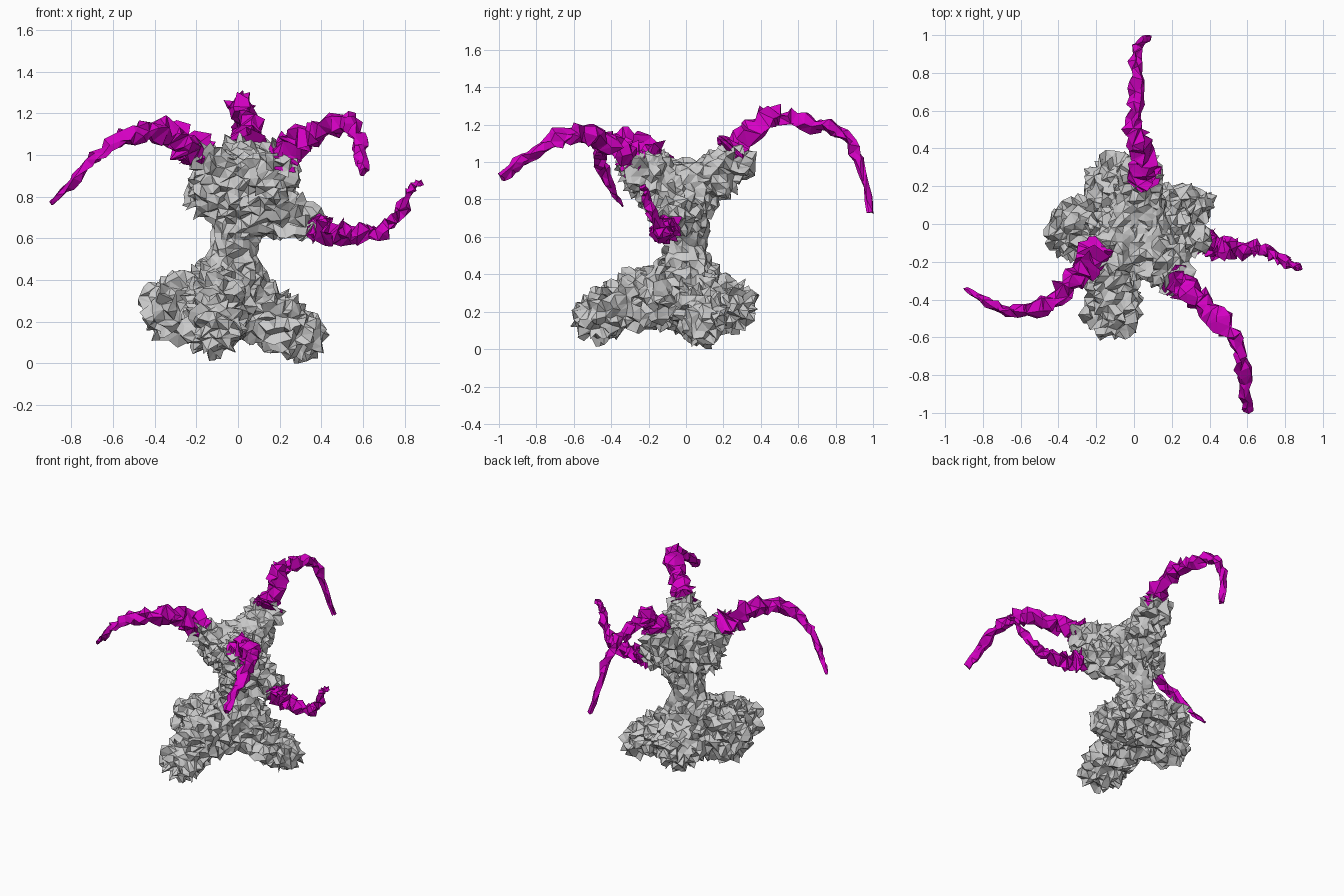
import bpy, bmesh, math, random
from mathutils import Vector, Matrix

if "Cube" in bpy.data.objects:
    bpy.data.objects.remove(bpy.data.objects["Cube"])

random.seed(7)


def add_object(name, bm, mat=None):
    mesh = bpy.data.meshes.new(name)
    bm.to_mesh(mesh)
    bm.free()
    ob = bpy.data.objects.new(name, mesh)
    bpy.context.collection.objects.link(ob)
    if mat:
        mesh.materials.append(mat)
    return ob


def capsule(bm, a, ra, b, rb, steps=9):
    """Tapered limb made of overlapping balls, fused later by the remesh."""
    a, b = Vector(a), Vector(b)
    for i in range(steps + 1):
        t = i / steps
        bmesh.ops.create_icosphere(bm, subdivisions=2, radius=ra + (rb - ra) * t,
                                   matrix=Matrix.Translation(a.lerp(b, t)))


def roughen(bm, normal_amp, side_amp):
    """Crumple the surface into spiky facets, calmer at the neck and dish."""
    bm.normal_update()
    moves = []
    for v in bm.verts:
        calm = min((v.co - Vector(c)).length / 0.25 for c in ((0, 0, .55), (.05, .02, .95)))
        k = min(1.0, max(0.35, calm))
        side = Vector([random.uniform(-side_amp, side_amp) for _ in range(3)])
        moves.append((v.normal * random.uniform(-normal_amp, normal_amp) + side) * k)
    for v, m in zip(bm.verts, moves):
        v.co += m
    bmesh.ops.triangulate(bm, faces=bm.faces[:])


def spline(pts, t):
    """Catmull-Rom point at t in 0..1."""
    n = len(pts) - 1
    i = min(int(t * n), n - 1)
    f = t * n - i
    p1, p2 = pts[i], pts[i + 1]
    p0 = pts[i - 1] if i else p1 * 2 - p2
    p3 = pts[i + 2] if i + 2 <= n else p2 * 2 - p1
    return 0.5 * (2 * p1 + (p2 - p0) * f + (2 * p0 - 5 * p1 + 4 * p2 - p3) * f * f
                  + (3 * p1 - p0 - 3 * p2 + p3) * f ** 3)


def tentacle(name, path, r0, r1, mat, rings=30, sides=6):
    pts = [Vector(p) for p in path]
    bm = bmesh.new()
    loops = []
    for k in range(rings):
        t = (k / (rings - 1)) ** 1.35          # denser rings near the root
        c = spline(pts, t)
        d = (spline(pts, min(t + .01, 1)) - spline(pts, max(t - .01, 0))).normalized()
        u = d.cross(Vector((0.3, 0.2, 1))).normalized()
        w = d.cross(u)
        r = r1 + (r0 - r1) * (1 - t) ** 1.2
        jit = 0.024 * (1 - t) + 0.009
        loop = []
        for s in range(sides):
            a = 2 * math.pi * s / sides
            rr = r * random.uniform(0.7, 1.25)
            off = Vector([random.uniform(-jit, jit) for _ in range(3)])
            loop.append(bm.verts.new(c + (u * math.cos(a) + w * math.sin(a)) * rr + off))
        loops.append(loop)
    for la, lb in zip(loops, loops[1:]):
        for s in range(sides):
            n = (s + 1) % sides
            bm.faces.new((la[s], la[n], lb[n], lb[s]))
    bm.faces.new(loops[0][::-1])
    bm.faces.new(loops[-1])
    bmesh.ops.triangulate(bm, faces=bm.faces[:])
    bmesh.ops.recalc_face_normals(bm, faces=bm.faces[:])
    return add_object(name, bm, mat)


# Grey body: lobed base, neck and branching crown
bm = bmesh.new()
limbs = [
    # base lobes: front, left, back, right
    ((-.05, -.03, .31), .18, (-.11, -.27, .27), .15),
    ((-.11, -.27, .26), .145, (-.12, -.46, .18), .145),
    ((-.06, .0, .30), .19, (-.31, -.03, .265), .155),
    ((-.05, .0, .30), .18, (-.10, .22, .24), .15),
    ((-.02, .02, .31), .17, (.31, .09, .135), .115),
    # neck
    ((-.03, .0, .36), .17, (-.02, .0, .56), .105),
    ((-.02, .0, .56), .105, (.03, -.02, .80), .16),
    # crown branches: front left, front right, back, lower right, side bulge
    ((.02, -.02, .80), .17, (-.16, -.17, .97), .09),
    ((.04, -.03, .80), .17, (.20, -.26, .96), .11),
    ((.03, .0, .82), .15, (.03, .26, 1.0), .105),
    ((.04, -.03, .77), .16, (.33, -.09, .68), .085),
    ((.02, .0, .82), .15, (-.14, -.04, .82), .115),
    # webs filling the dish between the branches
    ((-.13, -.14, .93), .075, (.02, .22, .96), .075),
    ((.17, -.22, .91), .075, (.03, .22, .94), .075),
    ((-.13, -.15, .92), .09, (.17, -.22, .92), .09),
]
for limb in limbs:
    capsule(bm, *limb)
body = add_object("body", bm)
mod = body.modifiers.new("fuse", 'REMESH')
mod.mode = 'VOXEL'
mod.voxel_size = 0.038
deps = bpy.context.evaluated_depsgraph_get()
bm = bmesh.new()
bm.from_mesh(body.evaluated_get(deps).to_mesh())
body.modifiers.clear()
roughen(bm, 0.036, 0.014)
for v in bm.verts:                              # stand on the ground
    v.co.z = max(v.co.z, 0.0)
for f in bm.faces:
    f.smooth = False
bm.to_mesh(body.data)
bm.free()

# Magenta tentacles
magenta = bpy.data.materials.new("magenta")
magenta.diffuse_color = (0.68, 0.0, 0.56, 1)
magenta.use_nodes = True
magenta.node_tree.nodes["Principled BSDF"].inputs["Base Color"].default_value = magenta.diffuse_color

tentacle("left_tentacle", [
    (-.20, -.14, .99), (-.25, -.21, 1.05), (-.34, -.31, 1.11), (-.45, -.42, 1.11),
    (-.58, -.455, 1.06), (-.70, -.45, .97), (-.80, -.40, .86), (-.895, -.34, .77)],
    .078, .012, magenta)
tentacle("front_tentacle", [
    (.21, -.28, 1.0), (.27, -.34, 1.05), (.37, -.43, 1.11), (.48, -.54, 1.155),
    (.56, -.65, 1.14), (.58, -.78, 1.07), (.59, -.90, .99), (.605, -.985, .92)],
    .072, .026, magenta)
tentacle("back_tentacle", [
    (.05, .24, 1.05), (.05, .32, 1.13), (.02, .43, 1.23), (.005, .56, 1.235),
    (.015, .69, 1.21), (.01, .80, 1.17), (.01, .89, 1.09), (.03, .95, .93),
    (.08, .985, .73)],
    .074, .014, magenta)
tentacle("right_tentacle", [
    (.38, -.09, .655), (.45, -.12, .63), (.55, -.13, .615), (.65, -.14, .63),
    (.74, -.16, .68), (.80, -.195, .77), (.83, -.215, .84), (.88, -.235, .87)],
    .060, .014, magenta)
